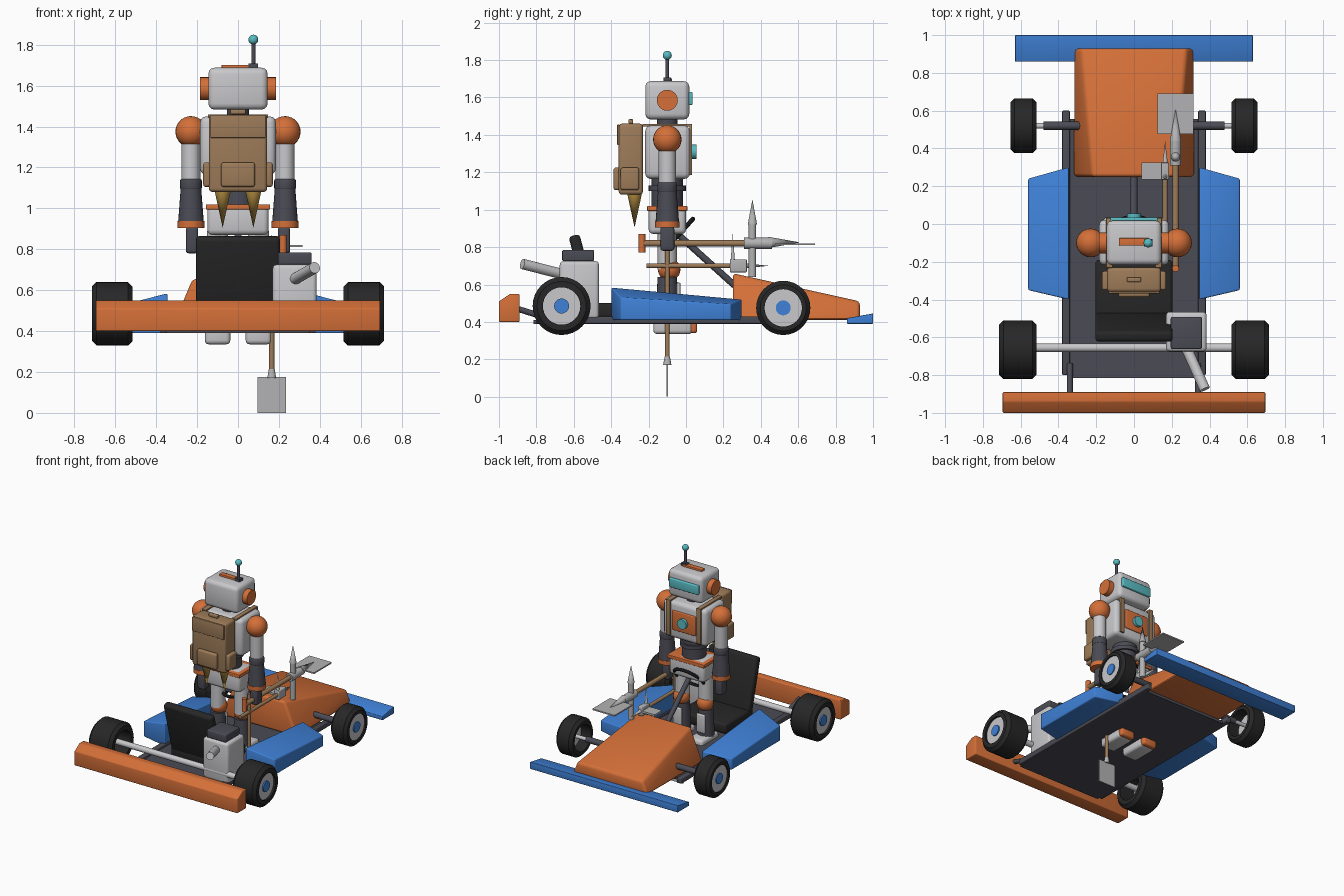
import bpy, bmesh, math
from mathutils import Vector, Matrix

default = bpy.data.objects.get("Cube")
if default:
    bpy.data.objects.remove(default)


def material(name, red, green, blue):
    mat = bpy.data.materials.new(name)
    mat.use_nodes = True
    mat.diffuse_color = (red, green, blue, 1)
    mat.node_tree.nodes["Principled BSDF"].inputs["Base Color"].default_value = (red, green, blue, 1)
    return mat


orange = material("orange_paint", .66, .16, .04)
blue = material("blue_paint", .05, .22, .68)
black = material("black_rubber", .02, .02, .02)
slate = material("dark_slate", .07, .07, .09)
grey = material("light_grey", .58, .58, .6)
steel = material("tool_steel", .45, .45, .46)
brown = material("brown_leather", .34, .2, .1)
gold = material("gold_flame", .5, .3, .06)
cyan = material("cyan_glass", .1, .5, .55)
parts = []


def finish(name, bm, mat):
    bmesh.ops.recalc_face_normals(bm, faces=bm.faces)
    mesh = bpy.data.meshes.new(name)
    bm.to_mesh(mesh)
    bm.free()
    mesh.materials.append(mat)
    obj = bpy.data.objects.new(name, mesh)
    bpy.context.collection.objects.link(obj)
    parts.append(obj)
    return obj


def soften(bm, width):
    if width:
        bmesh.ops.bevel(bm, geom=bm.edges[:], offset=width, segments=3, profile=.5, affect='EDGES')


def box(name, centre, size, mat, bevel=0, tilt=0):
    bm = bmesh.new()
    bmesh.ops.create_cube(bm, size=1, matrix=Matrix.Diagonal((*size, 1)))
    soften(bm, bevel)
    bm.transform(Matrix.Translation(centre) @ Matrix.Rotation(tilt, 4, 'X'))
    return finish(name, bm, mat)


def solid(name, ring_a, ring_b, mat, bevel=0):
    # closed body stretched between two matching outlines
    bm = bmesh.new()
    a = [bm.verts.new(p) for p in ring_a]
    b = [bm.verts.new(p) for p in ring_b]
    bm.faces.new(a)
    bm.faces.new(b)
    for i in range(len(a)):
        j = (i + 1) % len(a)
        bm.faces.new((a[i], a[j], b[j], b[i]))
    soften(bm, bevel)
    return finish(name, bm, mat)


def rod(name, start, end, r1, mat, r2=None, sides=24, bevel=0):
    start, end = Vector(start), Vector(end)
    axis = end - start
    bm = bmesh.new()
    bmesh.ops.create_cone(bm, cap_ends=True, segments=sides, radius1=r1,
                          radius2=r1 if r2 is None else r2, depth=axis.length)
    if bevel:
        rims = [e for e in bm.edges if abs(e.verts[0].co.z - e.verts[1].co.z) < bevel / 9]
        bmesh.ops.bevel(bm, geom=rims, offset=bevel, segments=3, profile=.5, affect='EDGES')
    turn = axis.to_track_quat('Z', 'Y').to_matrix().to_4x4()
    bm.transform(Matrix.Translation((start + end) / 2) @ turn)
    return finish(name, bm, mat)


def ball(name, centre, radius, mat):
    bm = bmesh.new()
    bmesh.ops.create_uvsphere(bm, u_segments=24, v_segments=14, radius=radius,
                              matrix=Matrix.Translation(centre))
    return finish(name, bm, mat)


def ring(name, profile, centre, axis, mat, steps=32):
    # closed (radius, offset) profile turned around an axis
    bm = bmesh.new()
    loops = []
    for k in range(steps):
        c, s = math.cos(math.tau * k / steps), math.sin(math.tau * k / steps)
        loops.append([bm.verts.new((r * c, r * s, h)) for r, h in profile])
    n = len(profile)
    for k, loop in enumerate(loops):
        after = loops[(k + 1) % steps]
        for i in range(n):
            bm.faces.new((loop[i], loop[(i + 1) % n], after[(i + 1) % n], after[i]))
    turn = Vector(axis).to_track_quat('Z', 'Y').to_matrix().to_4x4()
    bm.transform(Matrix.Translation(centre) @ turn)
    return finish(name, bm, mat)


def wheel(name, side, x, y, z, radius, half):
    edge = radius * .15
    profile = [(.1, -half), (radius - edge, -half), (radius, edge - half),
               (radius, half - edge), (radius - edge, half), (.1, half)]
    ring(name + "_tyre", profile, (side * x, y, z), (1, 0, 0), black)
    out = lambda f: (side * (x + half * f), y, z)
    rod(name + "_rim", out(.2), out(.85), .102, grey, sides=32)
    rod(name + "_hub", out(.2), out(.95), .04, blue)


# kart body
box("floor_pan", (0, -.13, .4), (.7, 1.37, .02), slate)
nose_rear = [(-.325, .25, .41), (.325, .25, .41), (.22, .25, .66), (-.22, .25, .66)]
nose_front = [(-.32, .93, .41), (.32, .93, .41), (.28, .93, .51), (-.28, .93, .51)]
solid("nose_cone", nose_rear, nose_front, orange, .02)
bumper = [(-1, .4), (-.89, .4), (-.89, .55), (-.94, .55), (-1, .51)]
solid("rear_bumper", *[[(x, y, z) for y, z in bumper] for x in (-.695, .695)], orange, .006)
wing = [(.86, .39), (1, .39), (1, .445), (.86, .42)]
solid("front_wing", *[[(x, y, z) for y, z in wing] for x in (-.63, .63)], blue, .004)
pod_inner = [(-.4, .41), (.3, .41), (.3, .52), (-.4, .585)]
pod_outer = [(-.35, .41), (.24, .41), (.24, .495), (-.35, .53)]

for side, label in ((-1, "right"), (1, "left")):
    box(label + "_rail", (side * .36, -.1, .41), (.04, 1.4, .04), slate, .006)
    rod(label + "_bumper_stay", (side * .34, -.74, .42), (side * .34, -.9, .47), .016, slate)
    solid(label + "_side_pod", [(side * .345, y, z) for y, z in pod_inner],
          [(side * .56, y, z) for y, z in pod_outer], blue, .008)
    wheel(label + "_rear", side, .615, -.665, .485, .155, .1)
    wheel(label + "_front", side, .585, .52, .475, .145, .07)
    rod(label + "_stub_axle", (side * .28, .52, .475), (side * .48, .52, .475), .022, slate)
    rod(label + "_spindle", (side * .48, .52, .475), (side * .62, .52, .475), .014, grey)
rod("rear_axle", (-.6, -.655, .485), (.6, -.655, .485), .022, grey)

# seat, engine and steering
box("seat_cushion", (0, -.36, .46), (.41, .34, .08), black, .02)
box("seat_back", (0, -.545, .66), (.41, .06, .42), black, .02, tilt=.26)
box("engine_block", (.277, -.57, .57), (.215, .21, .31), grey, .02)
box("engine_cap", (.277, -.577, .755), (.165, .17, .06), slate, .008)
rod("exhaust", (.27, -.64, .65), (.375, -.875, .71), .028, grey)
column = Vector((0, .3, -.27))
hub = Vector((0, -.04, .865))
rod("steering_column", hub, hub + column, .018, slate)
circle = [(.115 + .012 * math.cos(a * math.tau / 8), .012 * math.sin(a * math.tau / 8)) for a in range(8)]
ring("steering_wheel", circle, hub, column, black)

# robot head and trunk
box("head", (0, -.1, 1.585), (.29, .235, .205), grey, .03)
box("visor", (0, .02, 1.595), (.25, .03, .07), cyan, .006)
box("head_crest", (0, -.095, 1.69), (.16, .04, .024), orange, .004)
box("antenna_base", (.075, -.1, 1.697), (.045, .04, .02), slate)
rod("antenna", (.075, -.1, 1.69), (.075, -.1, 1.81), .01, slate)
ball("antenna_tip", (.075, -.1, 1.825), .024, cyan)
rod("neck", (0, -.1, 1.43), (0, -.1, 1.5), .055, slate)
box("chest", (0, -.098, 1.307), (.37, .24, .285), grey, .03)
box("chest_plate", (0, .022, 1.31), (.2, .02, .15), orange, .006)
rod("chest_light", (0, .02, 1.31), (0, .055, 1.31), .038, cyan)
rod("waist", (0, -.1, 1), (0, -.1, 1.18), .085, slate)
rod("waist_band", (0, -.1, 1.1), (0, -.1, 1.13), .1, slate)
box("pelvis", (0, -.1, .945), (.3, .2, .15), grey, .025)
box("belt", (0, -.1, 1.007), (.315, .215, .026), orange, .004)

# robot limbs
for side, label in ((-1, "right"), (1, "left")):
    def at(x, y, z):
        return (side * x, y, z)
    rod(label + "_ear", at(.14, -.1, 1.585), at(.185, -.1, 1.585), .056, orange)
    ball(label + "_shoulder", at(.23, -.1, 1.375), .076, orange)
    rod(label + "_upper_arm", at(.23, -.1, 1.36), at(.23, -.1, 1.13), .046, grey)
    rod(label + "_elbow", at(.23, -.1, 1.09), at(.23, -.1, 1.145), .053, slate, bevel=.01)
    rod(label + "_forearm", at(.23, -.1, .93), at(.23, -.1, 1.1), .063, slate, .05)
    rod(label + "_cuff", at(.23, -.1, .905), at(.23, -.1, .937), .066, orange)
    box(label + "_hand", at(.225, -.1, .845), (.06, .075, .13), slate, .015)
    rod(label + "_thigh", at(.1, -.1, .68), at(.1, -.1, .89), .052, grey)
    ball(label + "_knee", at(.1, -.09, .68), .06, orange)
    rod(label + "_shin", at(.1, -.1, .42), at(.1, -.1, .64), .062, slate, .052)
    box(label + "_shin_plate", at(.1, -.04, .54), (.07, .02, .14), grey, .006)
    box(label + "_foot", at(.1, -.07, .39), (.125, .21, .11), grey, .02)
    box(label + "_toe", at(.1, .035, .375), (.115, .05, .07), orange, .015)
    box(label + "_strap", at(.13, .025, 1.32), (.035, .015, .27), brown, .003)
    box(label + "_strap_top", at(.13, -.1, 1.452), (.035, .265, .014), brown, .003)
    box(label + "_pack_pouch", at(.15, -.3, 1.165), (.04, .1, .12), brown, .012)
    rod(label + "_pack_flame", at(.075, -.275, 1.08), at(.075, -.275, .905), .038, gold, 0)

# backpack
box("backpack", (0, -.295, 1.27), (.285, .13, .38), brown, .018)
box("pack_flap", (0, -.362, 1.4), (.27, .012, .11), brown, .004)
box("pack_pocket", (0, -.37, 1.165), (.165, .035, .12), brown, .012)
box("pack_handle", (0, -.295, 1.472), (.075, .025, .024), brown, .006)

# upright shovel
rod("shovel_shaft", (.165, -.1, .2), (.165, -.1, .84), .013, brown)
rod("shovel_socket", (.165, -.1, .17), (.165, -.1, .215), .022, steel, .014)
box("shovel_blade", (.165, -.1, .088), (.14, .01, .175), steel)

# long pick with a flat blade
rod("pick_shaft", (.22, -.24, .82), (.22, .38, .82), .017, brown)
rod("pick_grip", (.22, -.235, .77), (.22, -.235, .87), .018, orange)
rod("pick_collar", (.22, .31, .82), (.22, .46, .82), .03, steel)
rod("pick_point", (.22, .44, .825), (.22, .61, .825), .03, steel, 0)
box("pick_blade", (.22, .583, .815), (.19, .215, .01), steel)
rod("pick_spike_base", (.22, .355, .64), (.22, .355, .93), .02, steel)
rod("pick_spike", (.22, .355, .92), (.22, .355, 1.055), .025, steel, 0)

# short hatchet
rod("hatchet_shaft", (.165, -.21, .7), (.165, .3, .7), .013, brown)
box("hatchet_head", (.165, .28, .7), (.04, .09, .07), steel, .006)
box("hatchet_blade", (.095, .28, .7), (.11, .09, .015), steel)
rod("hatchet_point", (.165, .3, .7), (.165, .44, .7), .016, steel, 0)
rod("hatchet_spike", (.165, .25, .72), (.165, .25, .87), .012, steel, 0)

# smooth round parts, keep edges crisp
for obj in bpy.context.selected_objects:
    obj.select_set(False)
for obj in parts:
    obj.select_set(True)
bpy.context.view_layer.objects.active = parts[0]
bpy.ops.object.shade_smooth_by_angle(angle=math.radians(35))
